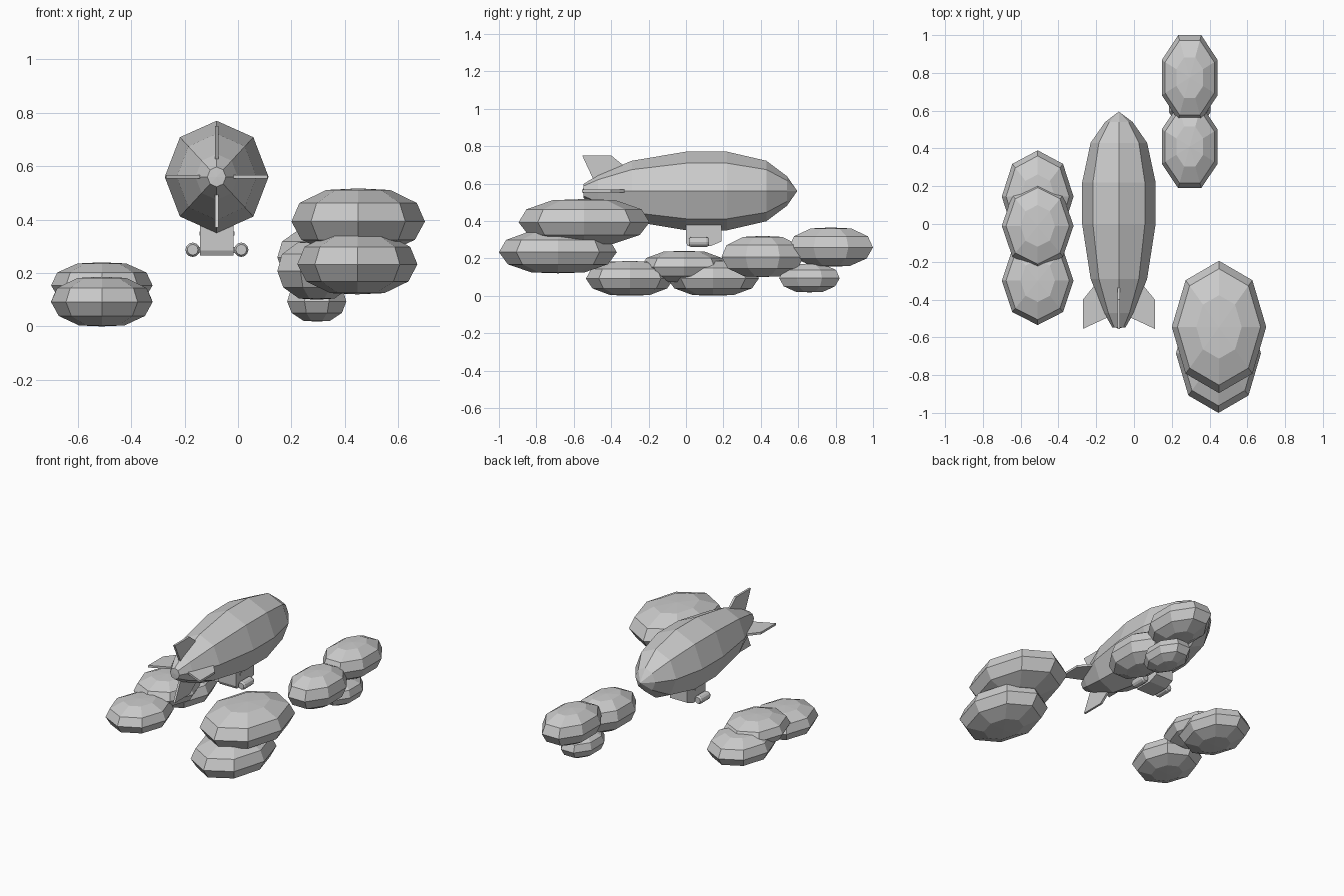
import bpy, bmesh
from math import sin, cos, pi, radians
from mathutils import Matrix, Vector

if "Cube" in bpy.data.objects:
    bpy.data.objects.remove(bpy.data.objects["Cube"])

HULL = Vector((-0.08, 0, 0.56))


def finish(name, bm, mat=Matrix()):
    bmesh.ops.transform(bm, matrix=mat, verts=bm.verts)
    bmesh.ops.recalc_face_normals(bm, faces=bm.faces)
    me = bpy.data.meshes.new(name)
    bm.to_mesh(me)
    bm.free()
    ob = bpy.data.objects.new(name, me)
    bpy.context.collection.objects.link(ob)
    return ob


def lathe(name, profile, n, mat, turn=0.0):
    """Revolve (radius, height) pairs about z with n flat sides."""
    bm = bmesh.new()
    rings = []
    for r, h in profile:
        if r == 0:
            rings.append([bm.verts.new((0, 0, h))] * n)
        else:
            rings.append([bm.verts.new((r * cos(2 * pi * i / n + turn),
                                        r * sin(2 * pi * i / n + turn), h)) for i in range(n)])
    for a, b in zip(rings, rings[1:]):
        for i in range(n):
            j = (i + 1) % n
            bm.faces.new(list(dict.fromkeys((a[i], a[j], b[j], b[i]))))
    return finish(name, bm, mat)


def plate(name, outline, x0, x1, mat=Matrix()):
    """Extrude a (y, z) outline from x0 to x1."""
    bm = bmesh.new()
    f = bm.faces.new([bm.verts.new((x0, y, z)) for y, z in outline])
    ext = bmesh.ops.extrude_face_region(bm, geom=[f])
    bmesh.ops.translate(bm, vec=(x1 - x0, 0, 0),
                        verts=[v for v in ext['geom'] if isinstance(v, bmesh.types.BMVert)])
    return finish(name, bm, mat)


TO_Y = Matrix.Rotation(radians(-90), 4, 'X')   # z axis becomes +y

# Octagonal gas hull, nose towards +y
hull = [(0, -.55), (.037, -.548), (.085, -.47), (.16, -.29), (.208, 0), (.208, .22),
        (.16, .43), (.078, .54), (0, .595)]
lathe("hull", hull, 8, Matrix.Translation(HULL) @ Matrix.Diagonal((.935, 1, 1.01, 1)) @ TO_Y)

# Four tail fins
fin = [(-.555, .19), (-.40, .19), (-.32, .125), (-.32, .05), (-.49, .05)]
for k, name in enumerate(("top", "left", "bottom", "right")):
    plate("fin_" + name, fin, -.007, .007,
          Matrix.Translation(HULL) @ Matrix.Rotation(-k * pi / 2, 4, 'Y'))

# Gondola with window strips, crossbar and twin engines
plate("gondola", [(0, .39), (.19, .39), (.19, .29), (.13, .265), (.01, .265), (0, .285)], -.142, -.016)
plate("engine_bar", [(.05, .275), (.09, .275), (.09, .297), (.05, .297)], -.17, .012)
engine = [(0, 0), (.02, 0), (.027, .012), (.027, .095), (.02, .107), (0, .107)]
for side, name in ((-1, "left"), (1, "right")):
    lathe("engine_" + name, engine, 12,
          Matrix.Translation((-.079 + side * .091, .015, .287)) @ TO_Y)
    for y in (.045, .085, .125):
        x = -.079 + side * .063
        plate("window_" + name, [(y, .34), (y + .022, .34), (y + .022, .355), (y, .355)],
              x - .002, x + .002)

# Faceted cloud lobes: name, centre, radii, turn in degrees
lobe = [(0, -1), (.45, -.96), (.85, -.58), (1, -.02), (.88, .55), (.48, .95), (0, 1)]
clouds = [
    ("left_cloud_front", (-.51, -.30, .093), (.19, .235, .093), 0),
    ("left_cloud_back", (-.51, .145, .095), (.19, .245, .095), 0),
    ("left_cloud_top", (-.51, -.01, .155), (.19, .23, .085), 0),
    ("back_cloud_front", (.295, .41, .21), (.16, .238, .11), 22.5),
    ("back_cloud_rear", (.295, .775, .26), (.16, .243, .105), 22.5),
    ("back_cloud_low", (.295, .66, .095), (.12, .175, .077), 22.5),
    ("front_cloud_top", (.45, -.545, .395), (.25, .35, .122), 0),
    ("front_cloud_low", (.447, -.685, .235), (.225, .315, .115), 0),
]
for name, c, r, turn in clouds:
    lathe(name, lobe, 8, Matrix.Translation(c) @ Matrix.Diagonal((*r, 1)), radians(turn))
